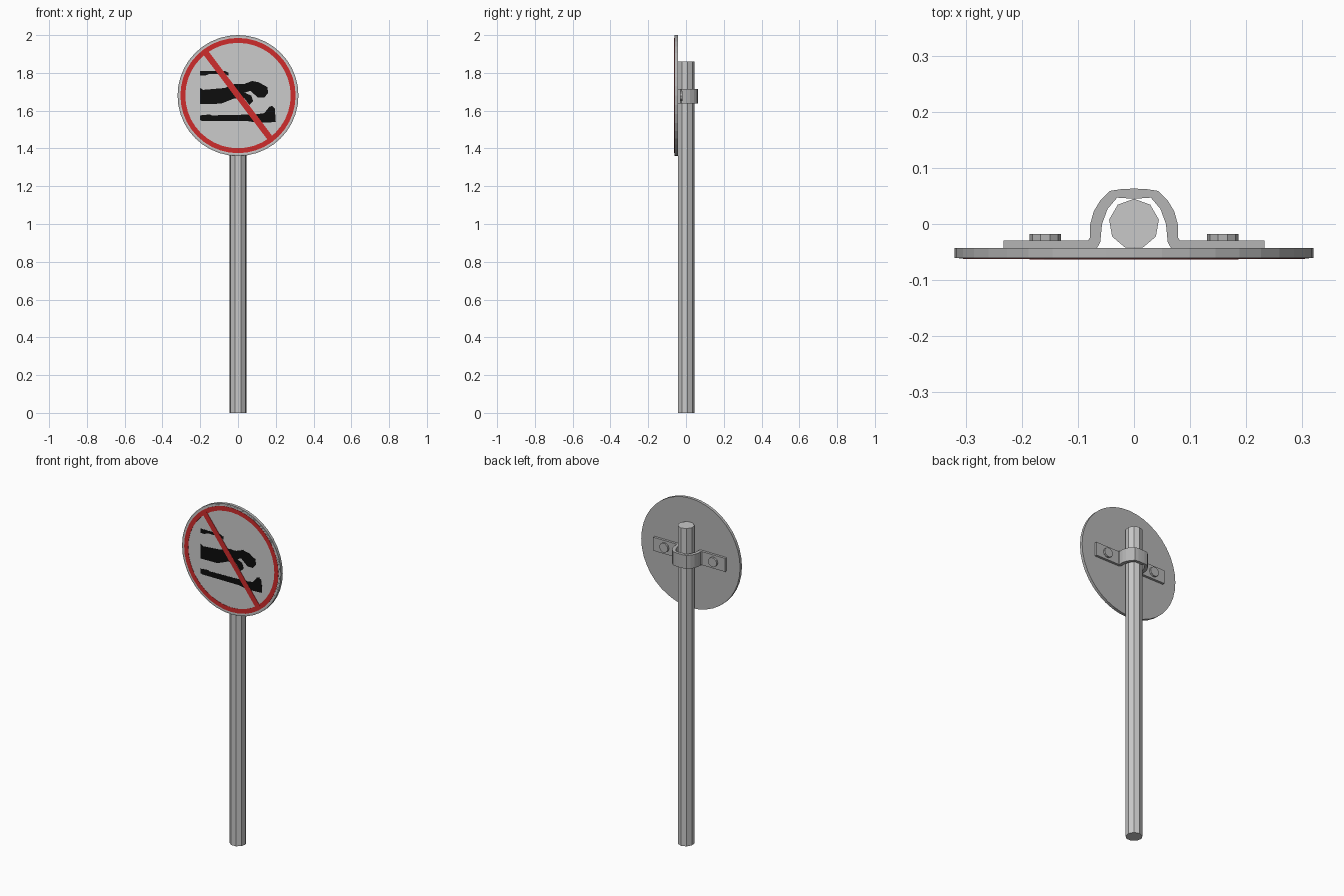
import bpy, bmesh, math

if "Cube" in bpy.data.objects:
    bpy.data.objects.remove(bpy.data.objects["Cube"])

def material(name, rgb):
    m = bpy.data.materials.new(name)
    m.diffuse_color = (*rgb, 1)
    m.use_nodes = True
    m.node_tree.nodes["Principled BSDF"].inputs["Base Color"].default_value = m.diffuse_color
    return m

POLE = material("pole_grey", (0.58, 0.58, 0.58))
METAL = material("clamp_grey", (0.46, 0.46, 0.46))
WHITE = material("sign_light_grey", (0.60, 0.60, 0.60))
RED = material("sign_red", (0.62, 0.025, 0.025))
BLACK = material("symbol_black", (0.004, 0.004, 0.004))

ZC = 1.68        # sign centre height
FRONT = -0.0605  # sign front plane
BACK = -0.043    # sign back plane

def finish(name, bm, mat):
    bmesh.ops.recalc_face_normals(bm, faces=bm.faces)
    me = bpy.data.meshes.new(name)
    bm.to_mesh(me)
    bm.free()
    me.materials.append(mat)
    ob = bpy.data.objects.new(name, me)
    bpy.context.collection.objects.link(ob)
    return ob

def prism(name, pts, axis, a, b, mat):
    """Extrude a 2D outline along y (points are x,z) or z (points are x,y)."""
    bm = bmesh.new()
    place = (lambda p, d: (p[0], d, p[1])) if axis == 'y' else (lambda p, d: (p[0], p[1], d))
    face = bm.faces.new([bm.verts.new(place(p, a)) for p in pts])
    ext = bmesh.ops.extrude_face_region(bm, geom=[face])
    off = (0, b - a, 0) if axis == 'y' else (0, 0, b - a)
    bmesh.ops.translate(bm, vec=off,
                        verts=[v for v in ext['geom'] if isinstance(v, bmesh.types.BMVert)])
    return finish(name, bm, mat)

def circle(r, n, cx=0, cy=0, start=0.0):
    return [(cx + r * math.cos(start + 2 * math.pi * i / n),
             cy + r * math.sin(start + 2 * math.pi * i / n)) for i in range(n)]

# Pole
prism("pole", circle(0.045, 9, start=math.pi / 2), 'z', 0, 1.86, POLE)

# Round sign plate with a lighter printed face
prism("sign_plate", circle(0.32, 40, 0, ZC), 'y', FRONT, BACK, METAL)
prism("sign_face", circle(0.312, 40, 0, ZC), 'y', FRONT - 0.0008, FRONT, WHITE)

# Red border ring
bm = bmesh.new()
loops = []
for r, y in ((0.305, FRONT), (0.305, FRONT - 0.002), (0.279, FRONT - 0.002), (0.279, FRONT)):
    loops.append([bm.verts.new((x, y, z)) for x, z in circle(r, 40, 0, ZC)])
for k in range(4):
    p, q = loops[k], loops[(k + 1) % 4]
    for i in range(40):
        j = (i + 1) % 40
        bm.faces.new((p[i], p[j], q[j], q[i]))
finish("red_ring", bm, RED)

# Red diagonal bar, ends tucked into the ring
ang = math.radians(127)
ux, uz = math.cos(ang), math.sin(ang)
L, W = 0.288, 0.016
bar = [(ux * s * L - uz * t * W, ZC + uz * s * L + ux * t * W)
       for s, t in ((1, 1), (1, -1), (-1, -1), (-1, 1))]
prism("red_bar", bar, 'y', FRONT - 0.0028, FRONT, RED)

# Black symbol lying on its side: three silhouettes
shapes = {
    "symbol_top": [(-.20, 1.81), (-.07, 1.81), (-.05, 1.80), (-.05, 1.785), (-.07, 1.795),
                   (-.15, 1.795), (-.175, 1.785), (-.20, 1.785)],
    "symbol_middle": [(-.20, 1.72), (-.185, 1.71), (-.07, 1.72), (-.02, 1.74), (.03, 1.74),
                      (.075, 1.757), (.11, 1.75), (.155, 1.725), (.16, 1.695), (.14, 1.67),
                      (.105, 1.67), (.065, 1.705), (.035, 1.695), (.07, 1.68), (.08, 1.65),
                      (.06, 1.63), (.035, 1.665), (-.02, 1.665), (-.09, 1.637), (-.20, 1.635)],
    "symbol_bottom": [(-.20, 1.575), (-.15, 1.58), (-.14, 1.575), (.09, 1.58), (.14, 1.587),
                      (.165, 1.62), (.18, 1.625), (.195, 1.61), (.20, 1.54), (.11, 1.535),
                      (.05, 1.545), (-.19, 1.545), (-.20, 1.55)],
}
for name, pts in shapes.items():
    prism(name, pts, 'y', FRONT - 0.0018, FRONT, BLACK)

# Clamp strap: half outline mirrored in x
outer = [(.233, BACK), (.233, -.029), (.082, -.029), (.078, -.024), (.078, .0),
         (.072, .022), (.060, .042), (.043, .059), (.020, .0625)]
inner = [(.018, .046), (.030, .047), (.047, .027), (.057, .0), (.060, -.032), (.066, BACK)]
right = outer + [(0, .063), (0, .0455)] + inner
for name, s in (("clamp_right", 1), ("clamp_left", -1)):
    ob = prism(name, [(s * x, y) for x, y in right], 'z', 1.637, 1.716, METAL)
    # remove the hidden face on the mirror plane
    bm = bmesh.new()
    bm.from_mesh(ob.data)
    mid = [f for f in bm.faces if all(abs(v.co.x) < 1e-5 for v in f.verts)]
    bmesh.ops.delete(bm, geom=mid, context='FACES')
    bm.to_mesh(ob.data)
    bm.free()

# Bolt heads
for name, x in (("bolt_right", 0.158), ("bolt_left", -0.158)):
    prism(name, circle(0.028, 10, x, 1.677), 'y', -0.03, -0.018, METAL)
